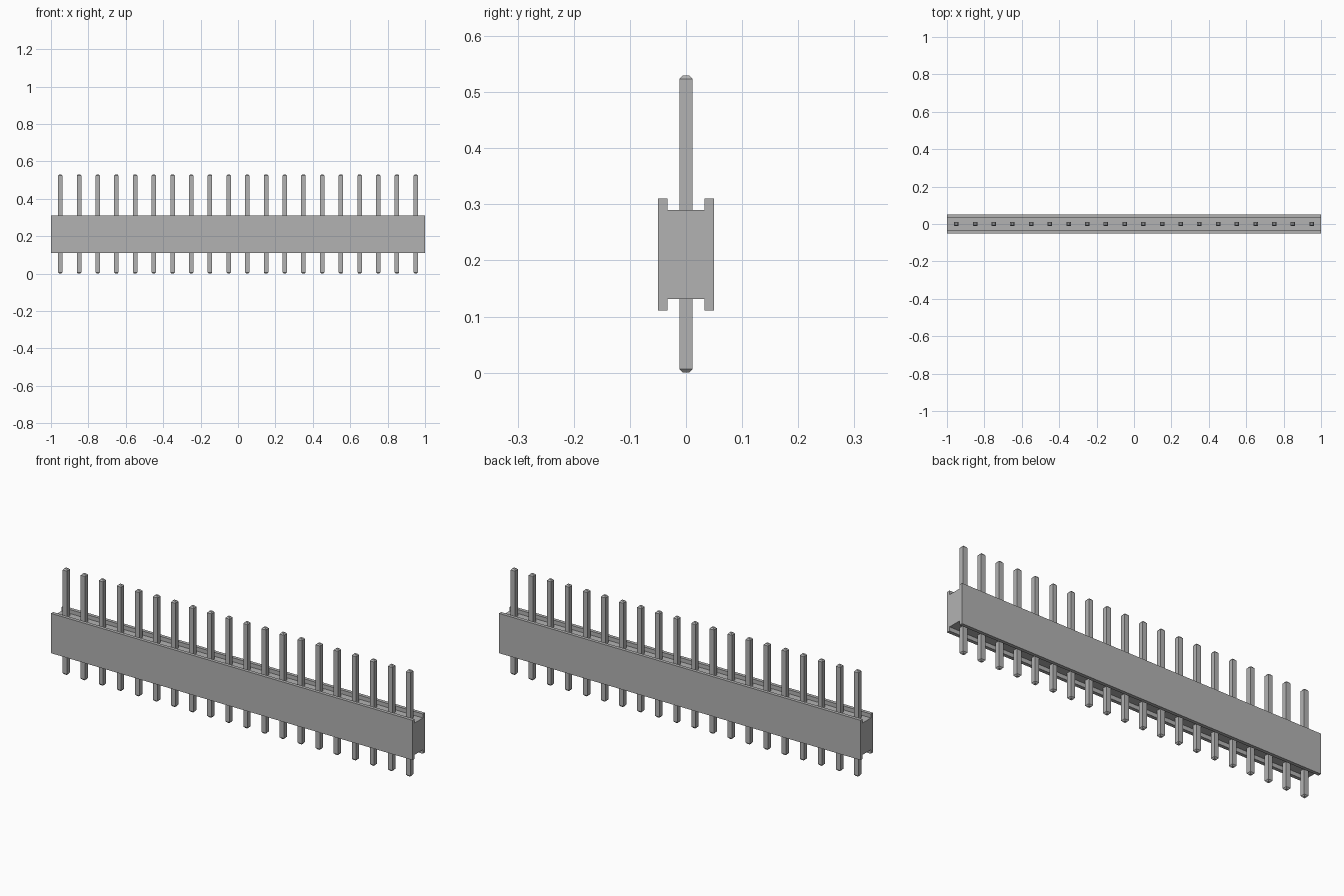
import bpy, bmesh

cube = bpy.data.objects.get("Cube")
if cube:
    bpy.data.objects.remove(cube, do_unlink=True)

PINS, PITCH = 20, 0.1
HALF_PIN, HALF_TIP, CHAMFER, PIN_TOP = 0.012, 0.006, 0.007, 0.53

grey = bpy.data.materials.new("plain_grey")
grey.use_nodes = True
colour = (0.45, 0.45, 0.45, 1)
grey.diffuse_color = colour
grey.node_tree.nodes["Principled BSDF"].inputs["Base Color"].default_value = colour


def make_object(name, bm):
    bmesh.ops.recalc_face_normals(bm, faces=bm.faces)
    mesh = bpy.data.meshes.new(name)
    bm.to_mesh(mesh)
    bm.free()
    mesh.materials.append(grey)
    obj = bpy.data.objects.new(name, mesh)
    bpy.context.collection.objects.link(obj)
    return obj


# Housing: an H-shaped section, grooved above and below, run along x
top_half = [(0.05, 0.31), (0.033, 0.31), (0.033, 0.29),
            (-0.033, 0.29), (-0.033, 0.31), (-0.05, 0.31)]
section = top_half + [(y, 0.421 - z) for y, z in reversed(top_half)]
bm = bmesh.new()
end = bm.faces.new([bm.verts.new((-1, y, z)) for y, z in section])
run = bmesh.ops.extrude_face_region(bm, geom=[end], use_keep_orig=True)
moved = [v for v in run["geom"] if isinstance(v, bmesh.types.BMVert)]
bmesh.ops.translate(bm, verts=moved, vec=(2, 0, 0))
make_object("housing", bm)

# Pins: square rods with chamfered tips, passing through the housing
levels = [(0, HALF_TIP), (CHAMFER, HALF_PIN),
          (PIN_TOP - CHAMFER, HALF_PIN), (PIN_TOP, HALF_TIP)]
corners = [(-1, -1), (1, -1), (1, 1), (-1, 1)]
bm = bmesh.new()
rings = [[bm.verts.new((sx * r, sy * r, z)) for sx, sy in corners] for z, r in levels]
bm.faces.new(rings[0])
bm.faces.new(rings[-1])
for low, high in zip(rings, rings[1:]):
    for i in range(4):
        j = (i + 1) % 4
        bm.faces.new((low[i], low[j], high[j], high[i]))
pins = make_object("pins", bm)
pins.location.x = -PITCH * (PINS - 1) / 2
row = pins.modifiers.new("pin_row", 'ARRAY')
row.count = PINS
row.use_relative_offset = False
row.use_constant_offset = True
row.constant_offset_displace = (PITCH, 0, 0)
